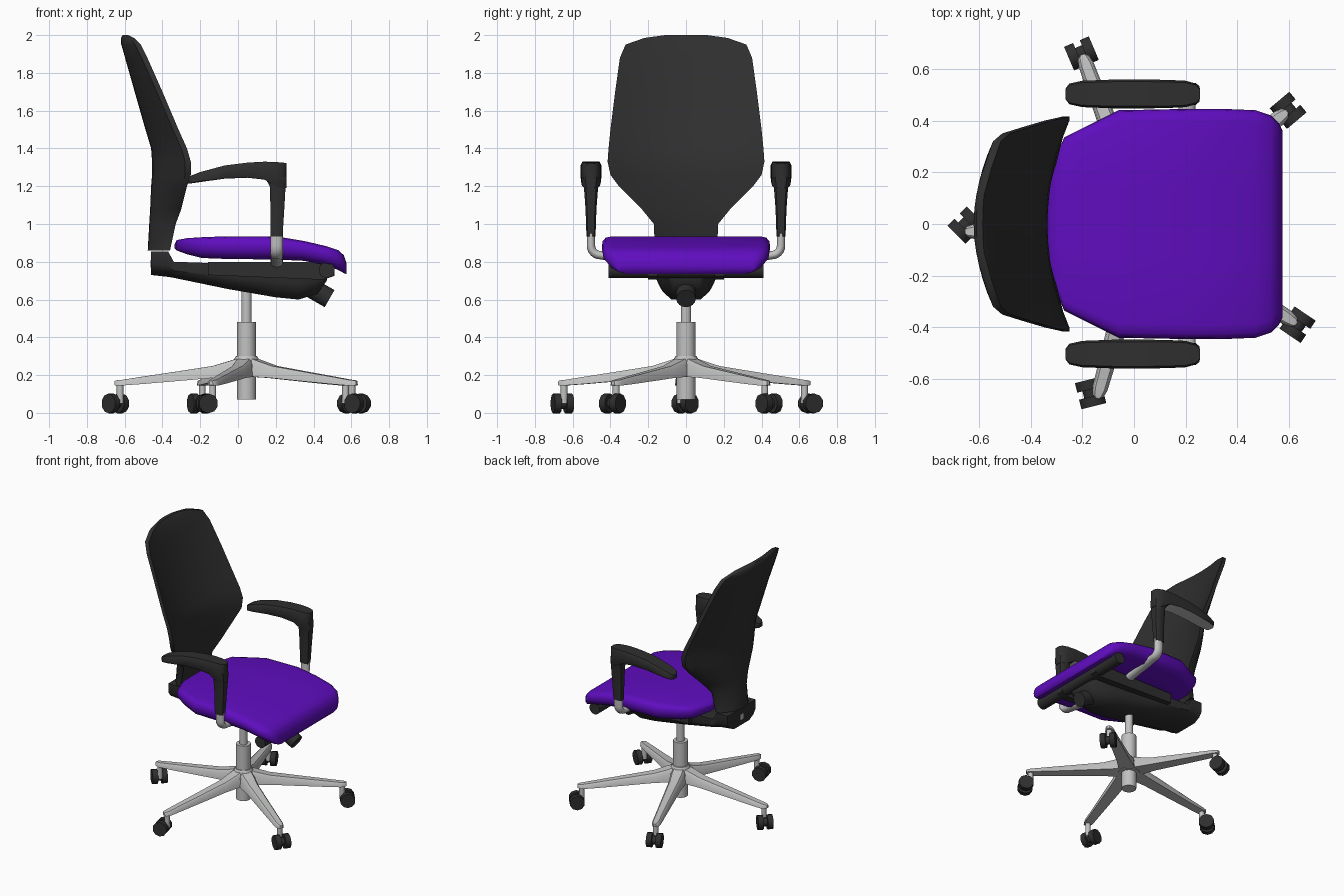
import bpy, bmesh, math
from mathutils import Vector, Matrix

if "Cube" in bpy.data.objects:
    bpy.data.objects.remove(bpy.data.objects["Cube"], do_unlink=True)


def material(name, colour, rough):
    m = bpy.data.materials.new(name)
    m.use_nodes = True
    m.diffuse_color = (*colour, 1)
    bsdf = m.node_tree.nodes["Principled BSDF"]
    bsdf.inputs["Base Color"].default_value = (*colour, 1)
    bsdf.inputs["Roughness"].default_value = rough
    return m


BLACK = material("black plastic", (0.028, 0.028, 0.028), 0.6)
PURPLE = material("purple fabric", (0.115, 0.004, 0.52), 0.8)
GREY = material("grey metal", (0.53, 0.54, 0.53), 0.5)


def finish(name, bm, mat, angle=40):
    bmesh.ops.recalc_face_normals(bm, faces=bm.faces)
    me = bpy.data.meshes.new(name)
    bm.to_mesh(me)
    bm.free()
    me.materials.append(mat)
    me.polygons.foreach_set("use_smooth", [True] * len(me.polygons))
    me.set_sharp_from_angle(angle=math.radians(angle))
    ob = bpy.data.objects.new(name, me)
    bpy.context.collection.objects.link(ob)
    return ob


def loft(name, rings, mat, angle=40):
    """Skin closed rings of equal length and cap both ends."""
    bm = bmesh.new()
    rows = [[bm.verts.new(p) for p in ring] for ring in rings]
    n = len(rows[0])
    for a, b in zip(rows, rows[1:]):
        for i in range(n):
            j = (i + 1) % n
            bm.faces.new((a[i], a[j], b[j], b[i]))
    bm.faces.new(rows[0])
    bm.faces.new(rows[-1])
    return finish(name, bm, mat, angle)


def slab(name, rows, section, mat, y=0, angle=40):
    """Rows are (x, half width, top, bottom); section is half an outline in 0..1."""
    outline = section + [(-u, v) for u, v in reversed(section)]
    rings = [[(x, y + u * w, b + v * (t - b)) for u, v in outline] for x, w, t, b in rows]
    return loft(name, rings, mat, angle)


def rod(name, a, b, r, mat, sides=20):
    a, b = Vector(a), Vector(b)
    bm = bmesh.new()
    turn = (b - a).to_track_quat('Z', 'Y').to_matrix().to_4x4()
    bmesh.ops.create_cone(bm, cap_ends=True, segments=sides, radius1=r, radius2=r,
                          depth=(b - a).length, matrix=Matrix.Translation((a + b) / 2) @ turn)
    return finish(name, bm, mat)


# Backrest: curved shell with wings reaching forward
back_rows = [  # z, half width, rear x, front x, edge x
    (.86, .165, -.478, -.38, -.36), (1.0, .17, -.47, -.35, -.33),
    (1.08, .235, -.465, -.34, -.30), (1.2, .355, -.46, -.335, -.27),
    (1.26, .40, -.455, -.335, -.25), (1.33, .415, -.455, -.34, -.25),
    (1.4, .41, -.46, -.36, -.27), (1.5, .40, -.49, -.40, -.315),
    (1.7, .375, -.547, -.47, -.40), (1.88, .35, -.598, -.53, -.48),
    (1.95, .32, -.618, -.555, -.515), (1.985, .22, -.62, -.575, -.55),
    (2.0, .11, -.61, -.585, -.58)]
steps = [i / 6 for i in range(-6, 7)]
rings = []
for z, w, rear, front, edge in back_rows:
    face = [(front + (edge - front) * u * u, u * w, z) for u in steps]
    thick = min(.03, (edge - rear) * .5)
    hull = [(rear + (edge - thick - rear) * u * u, u * w, z) for u in reversed(steps)]
    rings.append(face + hull)
loft("backrest", rings, BLACK, 50)

# Seat cushion with rolled front edge
cushion = [(.3, 1), (.88, 1), (.955, .94), (.99, .8), (1, .6),
           (.99, .35), (.94, .12), (.86, 0), (.3, 0)]
slab("seat", [
    (-.335, .12, .895, .87), (-.325, .2, .915, .86), (-.27, .335, .925, .84),
    (-.19, .375, .93, .82), (-.06, .44, .935, .815), (.2, .445, .935, .812),
    (.35, .445, .91, .805), (.47, .44, .882, .78), (.53, .42, .862, .757),
    (.56, .39, .835, .74), (.575, .36, .79, .735)], cushion, PURPLE, angle=60)

# Mechanism under the seat, with back bracket
slab("tilt_mechanism", [
    (-.46, .165, .855, .73), (-.37, .165, .855, .72), (-.34, .165, .80, .715),
    (-.05, .16, .79, .655), (.2, .15, .79, .612), (.32, .14, .79, .6),
    (.42, .13, .785, .63), (.47, .12, .775, .70)],
    [(1, 1), (1, .45), (.85, .2), (.55, 0)], BLACK)
square = [(1, 1), (1, 0)]
slab("bracket_label", [(-.463, .02, .81, .77), (-.458, .02, .81, .77)], square, GREY)
rod("front_crossbar", (.47, -.41, .757), (.47, .41, .757), .042, BLACK)
rod("tension_knob", (.38, 0, .665), (.485, 0, .605), .052, BLACK, 16)

# Side rails, armrests and their supports
pad_rows = [
    (-.265, .02, 1.245, 1.215), (-.25, .04, 1.255, 1.215), (-.2, .051, 1.275, 1.222),
    (-.07, .056, 1.31, 1.24), (.05, .056, 1.325, 1.245), (.14, .054, 1.33, 1.235),
    (.2, .051, 1.328, 1.2), (.24, .04, 1.325, 1.19), (.256, .02, 1.322, 1.19)]
post_rows = [(.935, .172, .236, .024), (1.08, .172, .245, .029),
             (1.2, .168, .252, .038), (1.25, .14, .254, .042)]
for side, s in (("left", 1), ("right", -1)):
    y = s * .503
    slab(side + "_seat_rail", [(-.16, .025, .80, .73), (.45, .025, .80, .705),
                               (.51, .025, .78, .725)], square, BLACK, s * .175)
    pad = slab(side + "_arm_pad", pad_rows, [(.85, 1), (1, .8), (1, .1), (.9, 0)], BLACK, y)
    pad.data.materials.append(GREY)
    for p in pad.data.polygons:
        if p.normal.z < -.9 and p.center.x < .14:
            p.material_index = 1
    loft(side + "_arm_post", [
        [(a, y - w * .7, z), (a, y + w * .7, z), (a + .015, y + w, z), (b - .015, y + w, z),
         (b, y + w * .7, z), (b, y - w * .7, z), (b - .015, y - w, z), (a + .015, y - w, z)]
        for z, a, b, w in post_rows], BLACK)
    # Bent tube: oval section swept down, then inward under the seat
    rings = []
    path = [(.503, .95, 0)]
    path += [(.453 + .05 * math.cos(t), .885 - .05 * math.sin(t), t)
             for t in (math.pi / 2 * k / 6 for k in range(7))]
    path.append((.17, .79, math.pi / 2))
    for py, pz, t in path:
        ring = []
        for k in range(14):
            a = math.tau * k / 14
            d = .023 * math.sin(a)
            ring.append((.205 + .033 * math.cos(a), s * (py + d * math.cos(t)),
                         pz - d * math.sin(t)))
        rings.append(ring)
    loft(side + "_arm_tube", rings, GREY)

# Gas column and hub
CX = .045
rod("column_sleeve", (CX, 0, .07), (CX, 0, .48), .05, GREY, 24)
rod("column_piston", (CX, 0, .47), (CX, 0, .68), .027, GREY, 20)
loft("base_hub", [[(CX + r * math.cos(math.tau * k / 20), r * math.sin(math.tau * k / 20), z)
                   for k in range(20)] for z, r in ((.19, .075), (.25, .085), (.3, .056))], GREY)

# Five star legs with twin-wheel casters
leg_rows = [(.03, .05, .295, .2), (.09, .055, .275, .19), (.18, .046, .248, .185),
            (.35, .04, .222, .17), (.55, .033, .192, .153), (.66, .03, .175, .145),
            (.69, .022, .172, .145), (.7, .01, .168, .147)]
for i, heading in enumerate((40, 113, 135, 194, -34)):
    angle = math.radians(38.5 + 72 * i)
    leg = slab("star_leg_%d" % (i + 1), leg_rows, [(.6, 1), (.85, .8), (1, 0)], GREY)
    leg.location.x = CX
    leg.rotation_euler.z = angle
    end = Vector((CX + .67 * math.cos(angle), .67 * math.sin(angle), 0))
    h = math.radians(heading)
    roll = Vector((math.cos(h), math.sin(h), 0))
    axle = Vector((-roll.y, roll.x, 0))
    hub = end + roll * .035 + Vector((0, 0, .05))
    rod("caster_stem_%d" % (i + 1), end + Vector((0, 0, .05)), end + Vector((0, 0, .16)),
        .018, GREY, 12)
    rod("caster_axle_%d" % (i + 1), hub - axle * .03, hub + axle * .03, .03, BLACK, 10)
    for k, s in enumerate((-1, 1)):
        rod("caster_wheel_%d_%d" % (i + 1, k + 1), hub + axle * s * .014,
            hub + axle * s * .052, .052, BLACK, 10)
